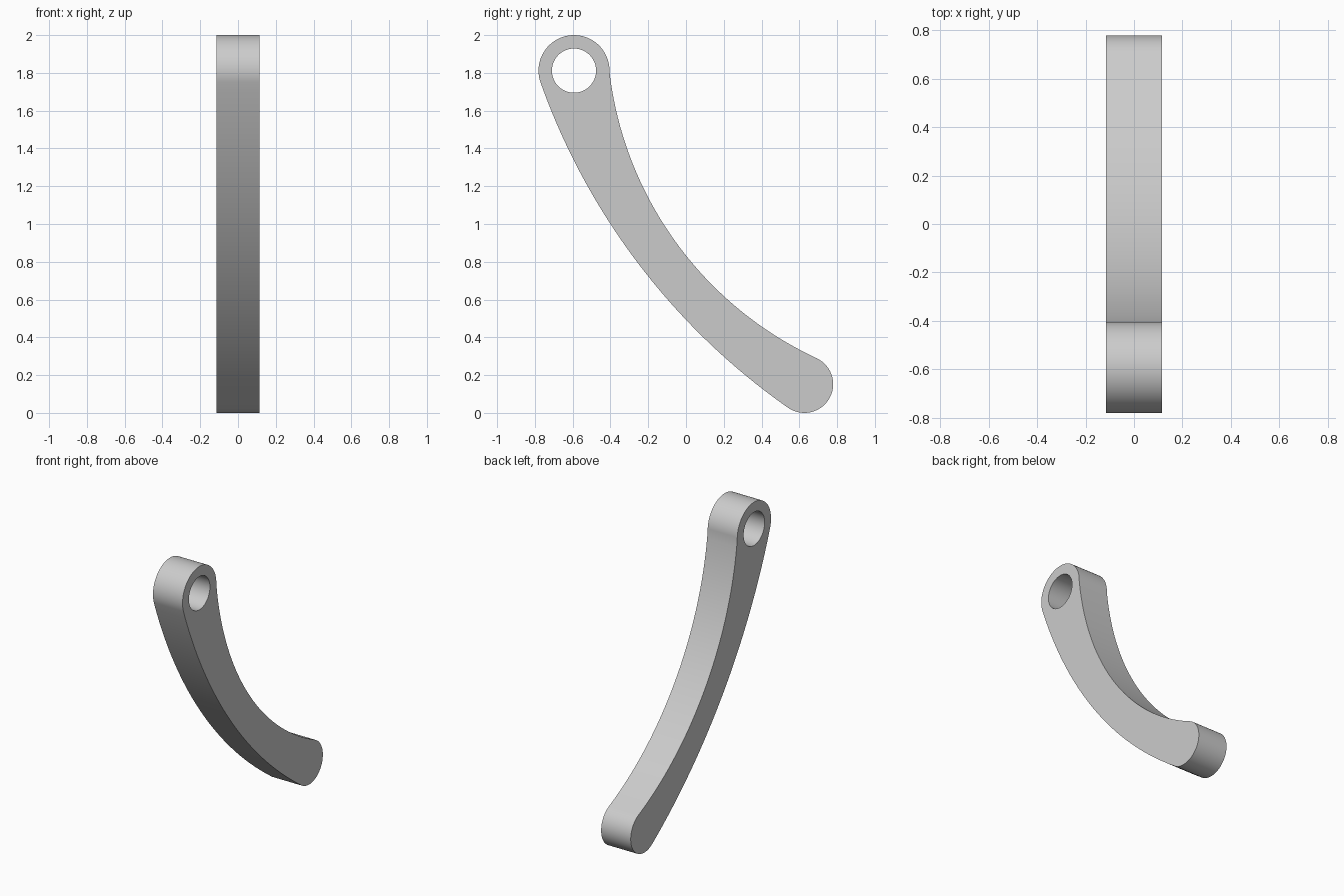
import bpy, bmesh
from math import pi, cos, sin, radians, atan2
from mathutils import Vector

cube = bpy.data.objects.get("Cube")
if cube:
    bpy.data.objects.remove(cube, do_unlink=True)

HALF_WIDTH = 0.115
TOP, TOP_R, HOLE_R = Vector((-0.593, 1.812)), 0.188, 0.117
LOW, LOW_R = Vector((0.627, 0.152)), 0.152


def arc(centre, radius, start, end, steps):
    """Points on an arc from start to end angle, both included."""
    return [centre + radius * Vector((cos(a), sin(a)))
            for a in (start + (end - start) * i / steps for i in range(steps + 1))]


def arc_through(a, b, c, steps):
    """Points strictly between a and c on the circle through a, b and c."""
    u, v = b - a, c - a
    d = 2 * u.cross(v)
    centre = a + Vector((v.y * u.dot(u) - u.y * v.dot(v),
                         u.x * v.dot(v) - v.x * u.dot(u))) / d
    p, q = a - centre, c - centre
    start = atan2(p.y, p.x)
    sweep = atan2(p.cross(q), p.dot(q))
    return arc(centre, p.length, start, start + sweep, steps)[1:-1]


# Side outline: round ends joined by two bowed edges
top_end = arc(TOP, TOP_R, radians(-2), radians(199), 40)
low_end = arc(LOW, LOW_R, radians(-124), radians(64), 36)
front_edge = arc_through(top_end[-1], Vector((-0.4, 1.0)), low_end[0], 40)
back_edge = arc_through(low_end[-1], Vector((-0.2, 1.14)), top_end[0], 40)
outline = top_end + front_edge + low_end + back_edge
hole = arc(TOP, HOLE_R, 0, 2 * pi, 48)[:-1]

# Fill the outline around the hole and extrude it across the width
bm = bmesh.new()
for loop in (outline, hole):
    verts = [bm.verts.new((-HALF_WIDTH, p.x, p.y)) for p in loop]
    for i, v in enumerate(verts):
        bm.edges.new((v, verts[i - 1]))
bmesh.ops.triangle_fill(bm, edges=bm.edges[:], use_beauty=True)
side = bmesh.ops.extrude_face_region(bm, geom=bm.faces[:], use_keep_orig=True)
moved = [g for g in side["geom"] if isinstance(g, bmesh.types.BMVert)]
bmesh.ops.translate(bm, verts=moved, vec=(2 * HALF_WIDTH, 0, 0))
bmesh.ops.recalc_face_normals(bm, faces=bm.faces[:])

mesh = bpy.data.meshes.new("curved_arm")
bm.to_mesh(mesh)
bm.free()
arm = bpy.data.objects.new("curved_arm", mesh)
bpy.context.collection.objects.link(arm)

# Plain grey finish
grey = bpy.data.materials.new("light_grey")
grey.use_nodes = True
colour = (0.6, 0.6, 0.6, 1)
grey.diffuse_color = colour
grey.node_tree.nodes["Principled BSDF"].inputs["Base Color"].default_value = colour
mesh.materials.append(grey)

bpy.ops.object.select_all(action="DESELECT")
arm.select_set(True)
bpy.context.view_layer.objects.active = arm
bpy.ops.object.shade_smooth_by_angle(angle=radians(30))
